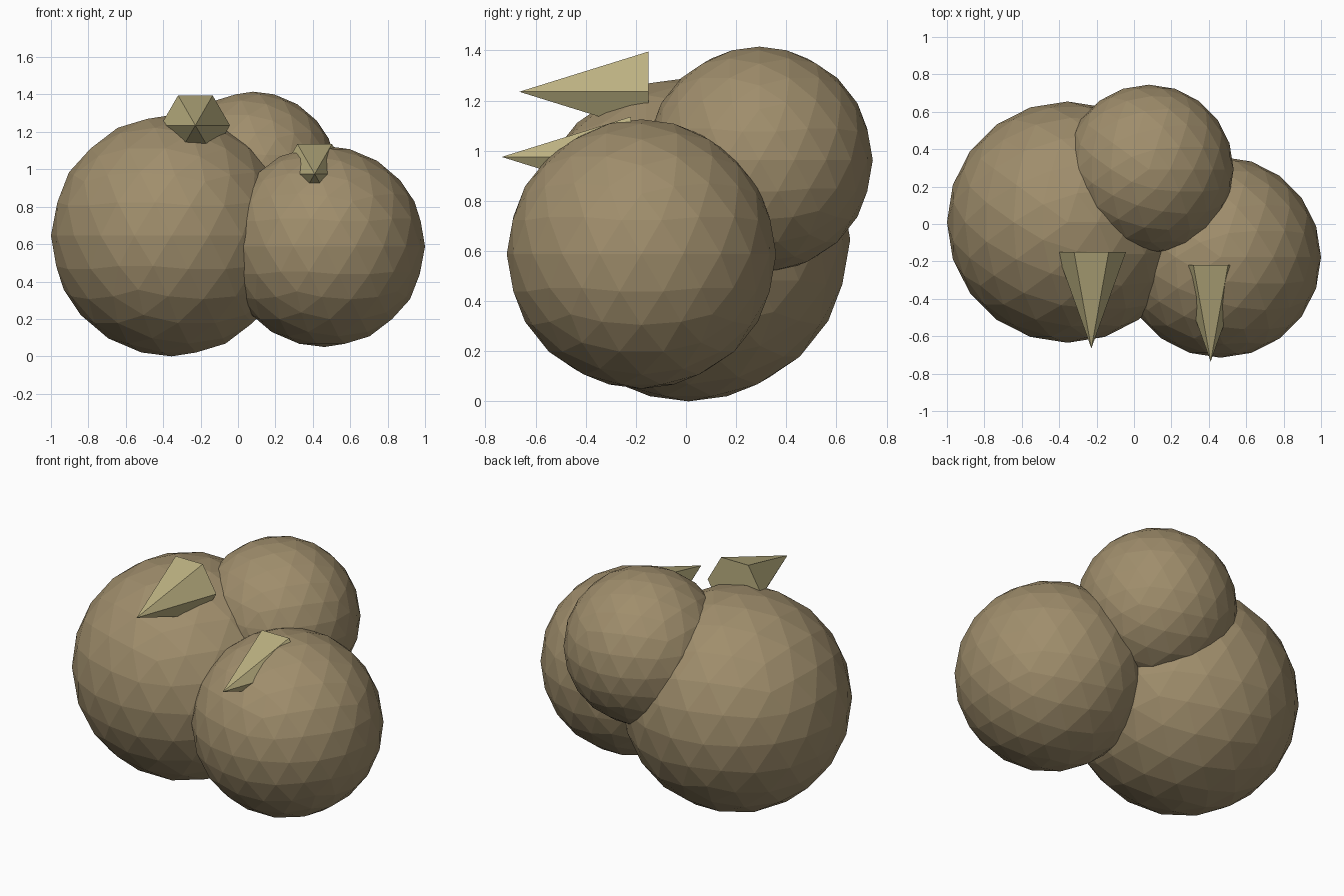
import bpy
from math import pi

if "Cube" in bpy.data.objects:
    bpy.data.objects.remove(bpy.data.objects["Cube"])


def material(name, rgb):
    mat = bpy.data.materials.new(name)
    mat.diffuse_color = (*rgb, 1)
    mat.use_nodes = True
    mat.node_tree.nodes["Principled BSDF"].inputs["Base Color"].default_value = mat.diffuse_color
    return mat


BODY = material("brown_clay", (0.35, 0.27, 0.15))
SPIKE = material("pale_horn", (0.50, 0.44, 0.22))


def finish(name, mat):
    obj = bpy.context.object
    obj.name = name
    obj.data.materials.append(mat)


# Faceted, overlapping balls
def ball(name, centre, radius):
    bpy.ops.mesh.primitive_ico_sphere_add(subdivisions=3, radius=radius, location=centre)
    finish(name, BODY)


# Six-sided spikes pointing forward (-y), located by their tip
def spike(name, tip, radius=0.185, length=0.515):
    x, y, z = tip
    bpy.ops.mesh.primitive_cone_add(vertices=6, radius1=radius, radius2=0, depth=length,
                                    location=(x, y + length / 2, z),
                                    rotation=(pi / 2, pi / 6, 0))
    obj = bpy.context.object
    # spin about the cone's own axis so that two corners lie level with the tip
    obj.rotation_euler = (pi / 2, 0, 0)
    for v in obj.data.vertices:
        v.co.x, v.co.y = v.co.y, -v.co.x
    finish(name, SPIKE)


ball("large_ball", (-0.355, 0.01, 0.645), 0.645)
ball("medium_ball", (0.4625, -0.1775, 0.5875), 0.5375)
ball("small_ball", (0.08, 0.2925, 0.9625), 0.4525)

spike("large_spike", (-0.228, -0.665, 1.235))
spike("small_spike", (0.41, -0.735, 0.975))
